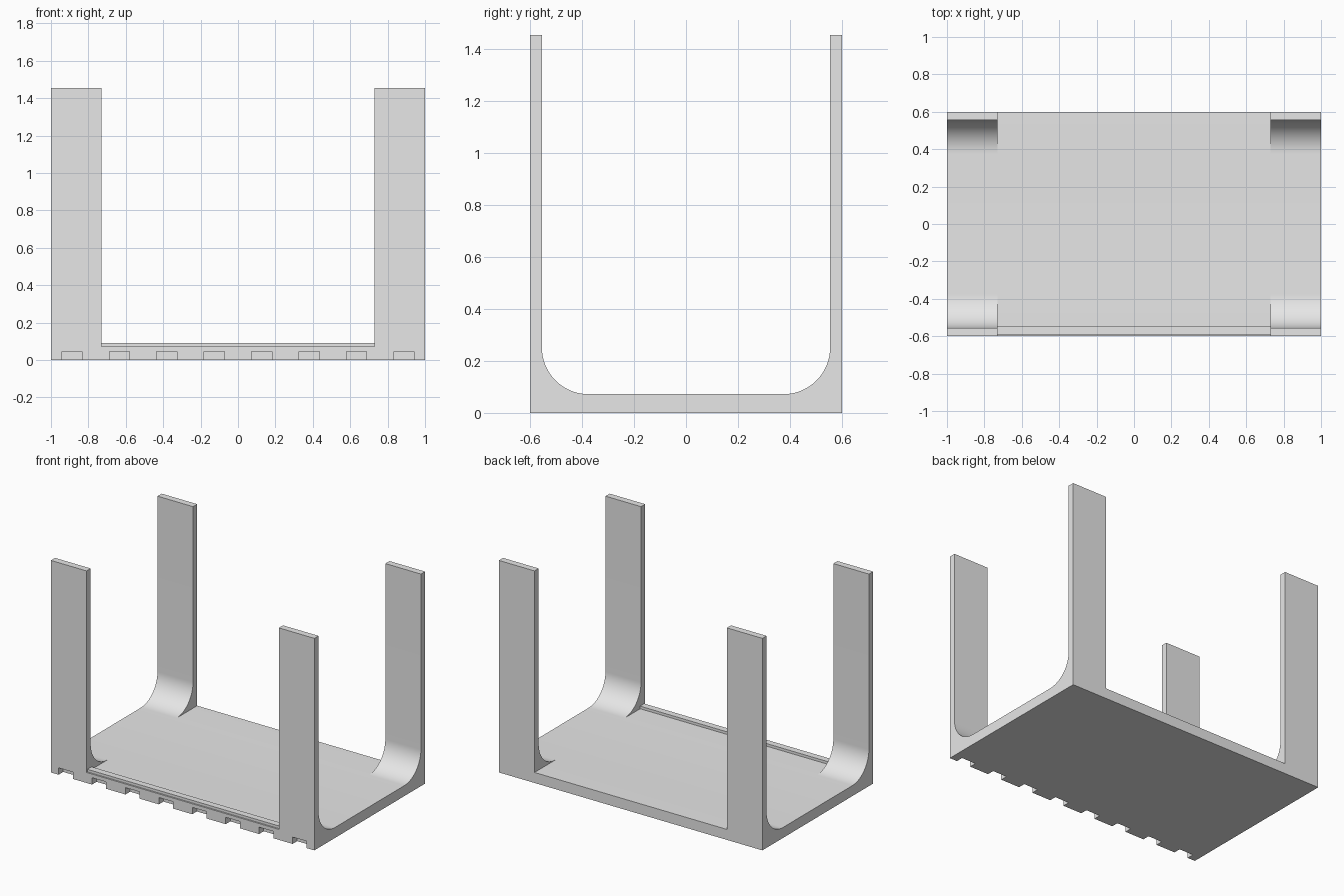
import bpy
import bmesh
import math
from mathutils import Matrix

if "Cube" in bpy.data.objects:
    bpy.data.objects.remove(bpy.data.objects["Cube"], do_unlink=True)

HALF_X, HALF_Y, HEIGHT = 1.0, 0.6, 1.455
FLOOR, LEG_W, LEG_T, FILLET = 0.072, 0.27, 0.045, 0.18
GAP = HALF_X - LEG_W
NOTCHES, NOTCH_W, NOTCH_H, NOTCH_D = 8, 0.108, 0.047, 0.05

grey = bpy.data.materials.new("plain grey")
grey.use_nodes = True
colour = (0.8, 0.8, 0.8, 1)
grey.diffuse_color = colour
grey.node_tree.nodes["Principled BSDF"].inputs["Base Color"].default_value = colour


def add_object(name, bm):
    bmesh.ops.recalc_face_normals(bm, faces=bm.faces)
    mesh = bpy.data.meshes.new(name)
    bm.to_mesh(mesh)
    bm.free()
    mesh.materials.append(grey)
    obj = bpy.data.objects.new(name, mesh)
    bpy.context.collection.objects.link(obj)
    return obj


def add_boxes(name, boxes):
    """Each box is its (min, max) range along x, y and z."""
    bm = bmesh.new()
    for ranges in boxes:
        centre = [(a + b) / 2 for a, b in ranges]
        size = [b - a for a, b in ranges]
        matrix = Matrix.Translation(centre) @ Matrix.Diagonal((*size, 1))
        bmesh.ops.create_cube(bm, size=1, matrix=matrix)
    return add_object(name, bm)


def activate(obj):
    bpy.ops.object.select_all(action="DESELECT")
    obj.select_set(True)
    bpy.context.view_layer.objects.active = obj


def cut(obj, cutter):
    mod = obj.modifiers.new("cut", "BOOLEAN")
    mod.operation = "DIFFERENCE"
    mod.solver = "EXACT"
    mod.object = cutter
    activate(obj)
    bpy.ops.object.modifier_apply(modifier=mod.name)
    bpy.data.objects.remove(cutter, do_unlink=True)


# U-shaped section with rounded inner corners, extruded across the width
inner = HALF_Y - LEG_T
half = [(HALF_Y, 0), (HALF_Y, HEIGHT), (inner, HEIGHT)]
for i in range(25):
    a = math.pi / 2 * i / 24
    half.append((inner - FILLET + FILLET * math.cos(a),
                 FLOOR + FILLET - FILLET * math.sin(a)))
profile = half + [(-y, z) for y, z in reversed(half)]

bm = bmesh.new()
face = bm.faces.new([bm.verts.new((-HALF_X, y, z)) for y, z in profile])
result = bmesh.ops.extrude_face_region(bm, geom=[face])
moved = [v for v in result["geom"] if isinstance(v, bmesh.types.BMVert)]
bmesh.ops.translate(bm, verts=moved, vec=(2 * HALF_X, 0, 0))
frame = add_object("tray_with_corner_posts", bm)

# Opening between the posts
cut(frame, add_boxes("gap_cutter", [
    ((-GAP, GAP), (-1, 1), (FLOOR, HEIGHT + 0.2))]))

# Row of notches under the front edge
pitch = 2 * 0.888 / (NOTCHES - 1)
notches = []
for i in range(NOTCHES):
    x = -0.888 + i * pitch
    notches.append(((x - NOTCH_W / 2, x + NOTCH_W / 2),
                    (-HALF_Y - 0.1, -HALF_Y + NOTCH_D), (-0.1, NOTCH_H)))
cut(frame, add_boxes("notch_cutter", notches))

activate(frame)
bpy.ops.object.shade_smooth_by_angle(angle=math.radians(30))

# Low lip along the front between the posts
add_boxes("front_lip", [((-GAP, GAP), (-0.59, -0.545), (FLOOR, 0.09))])
